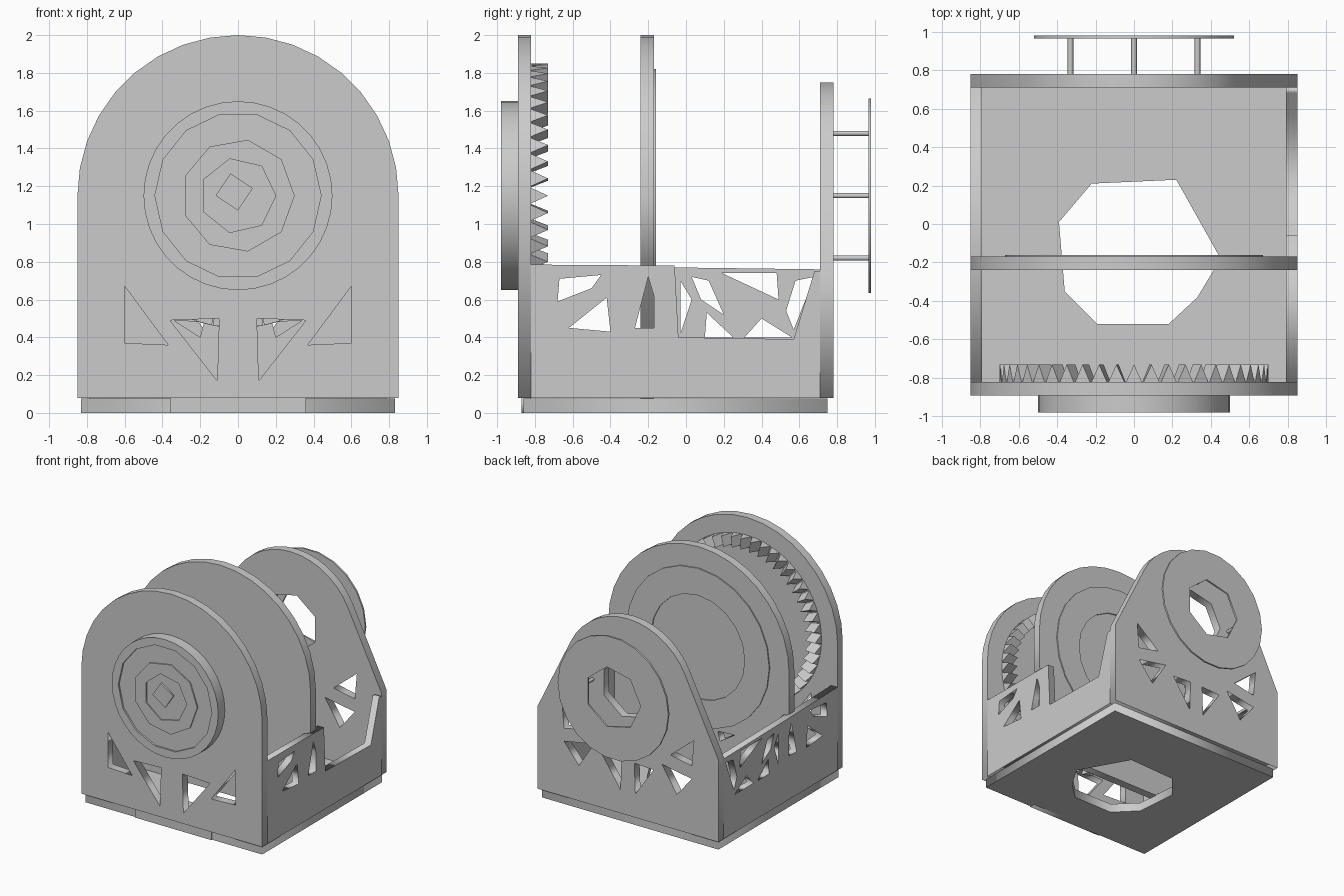
import bpy, bmesh
from math import sin, cos, pi, hypot, atan2, acos
from mathutils import Matrix

if "Cube" in bpy.data.objects:
    bpy.data.objects.remove(bpy.data.objects["Cube"])

CZ = 1.15   # height of the shaft axis

# maps a drawn outline (u, v) with depth w to the world
AXES = {
    'x': Matrix(((0, 0, 1, 0), (1, 0, 0, 0), (0, 1, 0, 0), (0, 0, 0, 1))),    # u=y v=z w=x
    'y': Matrix(((1, 0, 0, 0), (0, 0, -1, 0), (0, 1, 0, 0), (0, 0, 0, 1))),   # u=x v=z w=-y
    'z': Matrix.Identity(4),                                                 # u=x v=y w=z
}


def plate(name, axis, lo, hi, outline, holes=()):
    """Flat sheet with cut-outs between lo and hi along an axis."""
    cu = bpy.data.curves.new(name, 'CURVE')
    cu.dimensions = '2D'
    cu.fill_mode = 'BOTH'
    cu.extrude = (hi - lo) / 2
    for loop in [outline, *holes]:
        sp = cu.splines.new('POLY')
        sp.points.add(len(loop) - 1)
        for p, (u, v) in zip(sp.points, loop):
            p.co = (u, v, 0, 1)
        sp.use_cyclic_u = True
    tmp = bpy.data.objects.new(name + "_curve", cu)
    bpy.context.collection.objects.link(tmp)
    bpy.context.view_layer.update()
    dg = bpy.context.evaluated_depsgraph_get()
    me = bpy.data.meshes.new_from_object(tmp.evaluated_get(dg))
    bpy.data.objects.remove(tmp)
    mid = (lo + hi) / 2
    me.transform(Matrix.Translation([mid if a == axis else 0 for a in 'xyz']) @ AXES[axis])
    bm = bmesh.new()
    bm.from_mesh(me)
    bmesh.ops.remove_doubles(bm, verts=bm.verts, dist=1e-4)
    bmesh.ops.recalc_face_normals(bm, faces=bm.faces)
    bm.to_mesh(me)
    bm.free()
    me.name = name
    ob = bpy.data.objects.new(name, me)
    bpy.context.collection.objects.link(ob)
    return ob


def circle(r, n, u=0.0, v=CZ, start=0.0):
    return [(u + r * cos(start + 2 * pi * i / n), v + r * sin(start + 2 * pi * i / n)) for i in range(n)]


def arc(r, a0, a1, n):
    return [(r * cos(a0 + (a1 - a0) * i / n), CZ + r * sin(a0 + (a1 - a0) * i / n)) for i in range(n + 1)]


def mirrored(polys):
    return polys + [[(-u, v) for u, v in p] for p in polys]


# base plate with octagonal opening
plate("base_plate", 'z', 0, 0.075,
      [(-0.83, -0.86), (0.83, -0.86), (0.83, 0.75), (-0.83, 0.75)],
      [[(-0.22, 0.21), (0.22, 0.23), (0.45, -0.18), (0.33, -0.38), (0.18, -0.52),
        (-0.19, -0.52), (-0.36, -0.35), (-0.39, 0.01)]])

# arched front and middle plates
arch = [(-0.85, 0.08), (0.85, 0.08)] + arc(0.85, 0, pi, 18)
arch_foot = [(-0.79, 0.07), (0.79, 0.07), (0.79, 0.78), (0.85, 0.80)] + arc(0.85, 0, pi, 18) \
    + [(-0.85, 0.80), (-0.79, 0.78)]
truss = mirrored([[(0.37, 0.36), (0.60, 0.37), (0.60, 0.67)],
                  [(0.10, 0.50), (0.36, 0.49), (0.11, 0.17)]])
plate("front_plate", 'y', -0.89, -0.82, arch, truss)
plate("middle_plate", 'y', -0.24, -0.17, arch_foot,
      mirrored([[(0.18, 0.48), (0.34, 0.49), (0.20, 0.40)]]))
plate("front_foot", 'y', -0.87, -0.82, [(-0.36, 0.0), (0.36, 0.0), (0.36, 0.09), (-0.36, 0.09)])

# tapered back plate, edges tangent to the round top
R = 0.60
d = (0.85, 0.78 - CZ)
t = atan2(d[1], d[0]) + acos(R / hypot(*d))
back = [(-0.85, 0.08), (0.85, 0.08), (0.85, 0.78)] + arc(R, t, pi - t, 14) + [(-0.85, 0.78)]
plate("back_plate", 'y', 0.71, 0.78, back,
      [circle(0.25, 7, start=pi / 7)] + mirrored([
          [(0.40, 0.70), (0.62, 0.88), (0.60, 0.66)],
          [(0.32, 0.60), (0.60, 0.55), (0.46, 0.38)],
          [(0.06, 0.54), (0.24, 0.53), (0.07, 0.28)]]))

# truss side walls, the right one cut low behind the middle plate
front_holes = [
    [(-0.68, 0.59), (-0.67, 0.71), (-0.45, 0.73), (-0.50, 0.66)],
    [(-0.62, 0.45), (-0.40, 0.43), (-0.42, 0.61)],
    [(-0.27, 0.45), (-0.17, 0.45), (-0.17, 0.62), (-0.20, 0.72)],
]
rear_holes = [
    [(-0.03, 0.70), (0.03, 0.60), (-0.03, 0.42)],
    [(0.10, 0.40), (0.25, 0.40), (0.11, 0.53)],
    [(0.03, 0.72), (0.12, 0.70), (0.20, 0.52), (0.08, 0.60)],
    [(0.19, 0.74), (0.48, 0.74), (0.49, 0.60)],
    [(0.31, 0.40), (0.56, 0.40), (0.40, 0.50)],
    [(0.57, 0.44), (0.53, 0.54), (0.58, 0.70), (0.68, 0.72)],
]
left = [(-0.82, 0.08), (0.71, 0.08), (0.71, 0.76), (-0.06, 0.77), (-0.82, 0.785)]
right = [(-0.82, 0.08), (0.71, 0.08), (0.71, 0.75), (0.68, 0.75), (0.57, 0.39),
         (-0.04, 0.40), (-0.06, 0.78), (-0.82, 0.785)]
plate("left_wall", 'x', -0.85, -0.79, left, front_holes + rear_holes)
plate("right_wall", 'x', 0.79, 0.85, right, front_holes)

# front bearing housing: shallow dish with a hub
plate("front_housing", 'y', -0.965, -0.885, circle(0.50, 36))
plate("front_rim", 'y', -0.98, -0.965, circle(0.50, 36), [circle(0.44, 14)])
plate("front_collar", 'y', -0.975, -0.965, circle(0.30, 9), [circle(0.20, 7)])
plate("front_hub", 'y', -0.98, -0.965, circle(0.10, 4, u=-0.02, v=1.17, start=0.2))

# raised ring on the middle plate
plate("middle_ring", 'y', -0.175, -0.16, circle(0.67, 24), [circle(0.44, 20)])

# back bearing flange carried on slim pins
plate("back_flange", 'y', 0.965, 0.98, circle(0.52, 22), [circle(0.26, 7, start=pi / 7)])
for i in range(4):
    a = i * pi / 2
    plate("flange_pin_%d" % (i + 1), 'y', 0.775, 0.97,
          circle(0.015, 6, u=0.33 * cos(a), v=CZ + 0.33 * sin(a)))

# crown of pointed teeth behind the front plate
bm = bmesh.new()
N, r0, r1 = 48, 0.61, 0.70
for i in range(N):
    a, h = 2 * pi * i / N, pi / N * 0.95
    P = lambda r, ang, y: bm.verts.new((r * cos(ang), y, CZ + r * sin(ang)))
    v = [P(r0, a - h, -0.825), P(r1, a - h, -0.825), P(r1, a + h, -0.825), P(r0, a + h, -0.825),
         P(r0, a, -0.73), P(r1, a, -0.73)]
    for f in ((0, 1, 2, 3), (0, 4, 5, 1), (3, 2, 5, 4), (0, 3, 4), (1, 5, 2)):
        bm.faces.new([v[k] for k in f])
bmesh.ops.recalc_face_normals(bm, faces=bm.faces)
me = bpy.data.meshes.new("crown_teeth")
bm.to_mesh(me)
bm.free()
bpy.context.collection.objects.link(bpy.data.objects.new("crown_teeth", me))
